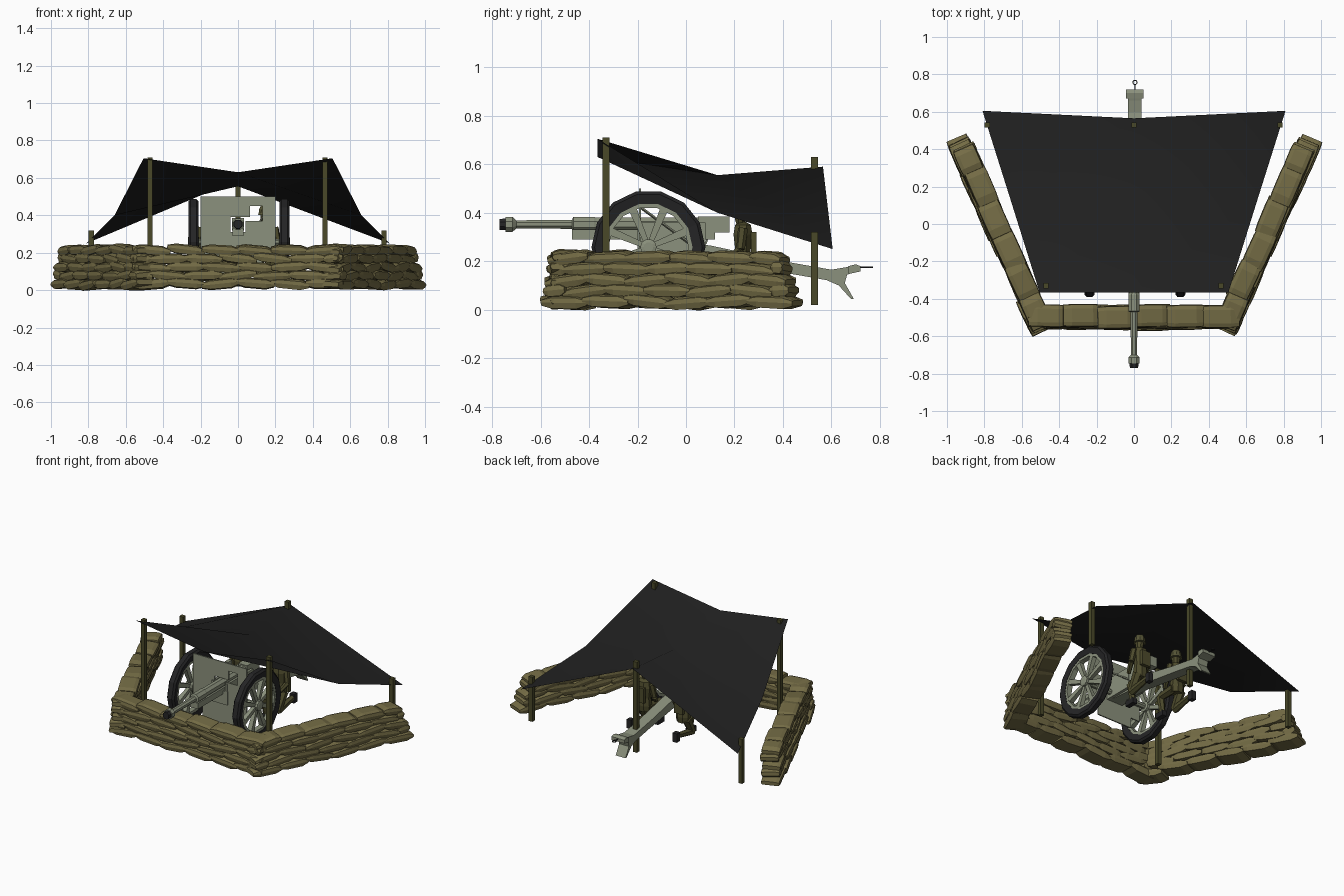
import bpy, bmesh, math, random
from mathutils import Vector, Matrix

if "Cube" in bpy.data.objects:
    bpy.data.objects.remove(bpy.data.objects["Cube"])
random.seed(4)

def material(name, rgb):
    m = bpy.data.materials.new(name)
    m.diffuse_color = (*rgb, 1)
    m.use_nodes = True
    m.node_tree.nodes["Principled BSDF"].inputs["Base Color"].default_value = m.diffuse_color
    return m

SAND = material("sandbag tan", (0.175, 0.15, 0.06))
TARP = material("tarp black", (0.0145, 0.0145, 0.0145))
WOOD = material("pole olive", (0.068, 0.066, 0.022))
GUN = material("gun grey green", (0.26, 0.285, 0.205))
TYRE = material("tyre black", (0.018, 0.018, 0.019))
CLOTH = material("uniform olive", (0.075, 0.07, 0.025))
HELM = material("helmet olive", (0.09, 0.088, 0.036))

def finish(bm, name, mat):
    bmesh.ops.recalc_face_normals(bm, faces=bm.faces)
    me = bpy.data.meshes.new(name)
    bm.to_mesh(me)
    bm.free()
    me.materials.append(mat)
    ob = bpy.data.objects.new(name, me)
    bpy.context.collection.objects.link(ob)
    return ob

def loft(bm, rings, closed=False):
    vs = [[bm.verts.new(p) for p in r] for r in rings]
    n = len(vs[0])
    pairs = list(zip(vs, vs[1:])) + ([(vs[-1], vs[0])] if closed else [])
    for a, b in pairs:
        for i in range(n):
            j = (i + 1) % n
            bm.faces.new((a[i], a[j], b[j], b[i]))
    if not closed:
        bm.faces.new(vs[0])
        bm.faces.new(vs[-1])

def box(bm, x0, x1, y0, y1, z0, z1):
    loft(bm, [[(x0, y0, z), (x1, y0, z), (x1, y1, z), (x0, y1, z)] for z in (z0, z1)])

def lathe(bm, profile, centre, axis, n, closed=False, squash=1.0):
    """profile of (radius, distance along axis)"""
    rot = Vector((0, 0, 1)).rotation_difference(Vector(axis)).to_matrix()
    c = Vector(centre)
    loft(bm, [[c + rot @ Vector((r * math.cos(a), squash * r * math.sin(a), h))
               for a in (math.tau * (i + 0.5) / n for i in range(n))]
              for r, h in profile], closed)

def limb(bm, p, q, r0, r1, n=6, squash=1.0):
    d = Vector(q) - Vector(p)
    lathe(bm, [(r0, 0), (r1, d.length)], p, d.normalized(), n, squash=squash)

def extrude_x(bm, pts, x0, x1):
    loft(bm, [[(x, y, z) for y, z in pts] for x in (x0, x1)])

# --- tarp: 3 x 3 sagging sheet, smooth
bm = bmesh.new()
rows = [[(0.505, -0.365, 0.705), (0, -0.365, 0.63)],
        [(0.66, 0.13, 0.40), (0, 0.13, 0.555)],
        [(0.81, 0.605, 0.25), (0, 0.565, 0.59)]]
grid = [[bm.verts.new((-a[0], a[1], a[2])), bm.verts.new(b), bm.verts.new(a)] for a, b in rows]
for i in range(2):
    for j in range(2):
        f = bm.faces.new((grid[i][j], grid[i][j + 1], grid[i + 1][j + 1], grid[i + 1][j]))
        f.smooth = True
finish(bm, "tarp", TARP)

# --- poles
for name, x, y, top in (("front_pole_left", -0.47, -0.33, 0.71), ("front_pole_right", 0.465, -0.33, 0.71),
                        ("rear_pole_middle", 0, 0.53, 0.63),
                        ("rear_pole_left", -0.785, 0.53, 0.32), ("rear_pole_right", 0.78, 0.53, 0.32)):
    bm = bmesh.new()
    box(bm, x - 0.014, x + 0.014, y - 0.014, y + 0.014, 0.02, top)
    finish(bm, name, WOOD)

# --- sandbag walls: flat faced bags laid in overlapping courses
def bag(bm, c, ang, length, w, h):
    r = random.uniform
    m = (Matrix.Translation(c) @ Matrix.Rotation(ang + r(-.03, .03), 4, 'Z')
         @ Matrix.Rotation(r(-.13, .13), 4, 'Y') @ Matrix.Rotation(r(-.08, .08), 4, 'X'))
    sec = [(-.5, 0), (-.47, .36), (-.3, .5), (.3, .5), (.47, .36), (.5, 0), (.44, -.45), (-.44, -.45)]
    loft(bm, [[m @ Vector((t * length, u * w * sw, v * h * sh)) for u, v in sec]
              for t, sw, sh in ((-.54, .95, .5), (-.3, 1, .95), (.3, 1, 1), (.54, .95, .45))])

def wall(name, a, b, out, n, lean, front_cut, rear_cut):
    a, b, out = Vector(a), Vector(b), Vector(out)
    d = b - a
    ang = math.atan2(d.y, d.x)
    step = d.length / n
    bm = bmesh.new()
    for row in range(5):
        shift = 0.0 if row % 2 == 0 else 0.5
        for i in range(n + (row % 2)):
            t0, t1 = max(0, i - shift) * step, min(n, i + 1 - shift) * step
            t0, t1 = max(t0, front_cut * row), min(t1, d.length - rear_cut * row)
            if t1 - t0 < 0.03:
                continue
            p = a + d.normalized() * (t0 + t1) / 2 + out * (lean * (2 - row) + random.uniform(-.006, .006))
            bag(bm, (p.x, p.y, 0.033 + 0.045 * row + random.uniform(-.003, .003)), ang,
                (t1 - t0) * 1.02, 0.122, 0.056)
    finish(bm, name, SAND)

wall("sandbag_wall_front", (-0.555, -0.5), (0.555, -0.5), (0, -1), 6, 0.003, 0, 0)
for s, side in ((-1, "left"), (1, "right")):
    wall("sandbag_wall_" + side, (s * 0.485, -0.565), (s * 0.94, 0.455), (s * 0.91, -0.4), 6,
         0.004, 0.006, 0.016)

# --- gun barrel, cradle and breech
bm = bmesh.new()
Z = 0.352
lathe(bm, [(.033, -.745), (.033, -.715), (.018, -.70), (.020, -.47), (.033, -.465), (.033, -.38),
           (.03, -.37), (.03, .08)], (0, 0, Z), (0, 1, 0), 8)
box(bm, -.033, .033, .05, .18, .318, .385)
finish(bm, "gun_barrel", GUN)
bm = bmesh.new()
lathe(bm, [(.024, -.77), (.026, -.745)], (0, 0, Z), (0, 1, 0), 8)
finish(bm, "muzzle_tip", TYRE)
bm = bmesh.new()
box(bm, -.03, .03, -.47, .12, .29, .33)
box(bm, -.06, .06, -.2, .02, .22, .31)
for s in (-1, 1):
    box(bm, s * .05 - .008, s * .05 + .008, -.2, .08, .26, .36)
finish(bm, "cradle", GUN)

# --- shield plates around barrel slot and sight window
bm = bmesh.new()
for x0, x1, z0, z1 in ((-.2, -.04, .16, .5), (-.04, .065, .39, .5), (.065, .13, .45, .5), (.13, .2, .16, .5),
                       (.04, .13, .16, .37), (-.04, .04, .13, .29), (-.13, .13, .09, .16)):
    box(bm, x0, x1, -.193, -.185, z0, z1)
for s in (-1, 1):
    limb(bm, (s * .15, -.185, .42), (s * .06, .02, .27), .006, .006, 4)
finish(bm, "gun_shield", GUN)

# --- trail with spade, and towing ring
bm = bmesh.new()
extrude_x(bm, [(-.18, .29), (.1, .265), (.4, .2), (.6, .165), (.66, .175), (.7, .187), (.72, .18), (.72, .16),
               (.665, .145), (.655, .11), (.692, .045), (.68, .045), (.63, .1), (.58, .122), (.45, .145),
               (.1, .2), (-.18, .22)], -.033, .04)
extrude_x(bm, [(.67, .18), (.7, .187), (.72, .18), (.72, .158), (.67, .147)], -.044, .052)
finish(bm, "gun_trail", GUN)
bm = bmesh.new()
limb(bm, (.005, .7, .175), (.005, .748, .175), .004, .004, 6)
lathe(bm, [(.009, -.003), (.014, -.003), (.014, .003), (.009, .003)], (.005, .757, .175), (0, 0, 1), 10, True)
finish(bm, "towing_ring", TYRE)

# --- elevating hand wheel and gun sight
bm = bmesh.new()
lathe(bm, [(.024, -.004), (.031, -.004), (.031, .004), (.024, .004)], (-.085, .06, .29), (1, 0, 0), 10, True)
limb(bm, (-.085, .06, .265), (-.085, .06, .315), .004, .004, 4)
limb(bm, (-.09, .06, .29), (-.04, .06, .29), .006, .006)
box(bm, -.085, -.06, -.02, .02, .36, .41)
finish(bm, "hand_wheel_and_sight", GUN)

# --- wheels
AY, AZ = -0.155, 0.258
for s, side in ((-1, "left"), (1, "right")):
    c = (s * 0.243 + 0.005, AY, AZ)
    bm = bmesh.new()
    lathe(bm, [(.182, -.02), (.222, -.027), (.235, -.016), (.235, .016), (.222, .027), (.182, .02)],
          c, (1, 0, 0), 14, True)
    finish(bm, "tyre_" + side, TYRE)
    bm = bmesh.new()
    lathe(bm, [(.165, -.018), (.186, -.018), (.186, .018), (.165, .018)], c, (1, 0, 0), 14, True)
    lathe(bm, [(.02, -.03), (.034, -.026), (.034, .026), (.02, .03)], c, (1, 0, 0), 10)
    for i in range(8):
        a = math.tau * (i + .5) / 8
        d = Vector((0, math.sin(a), math.cos(a)))
        limb(bm, Vector(c) + d * .025, Vector(c) + d * .175, .015, .024, 4)
    finish(bm, "wheel_" + side, GUN)
bm = bmesh.new()
limb(bm, (-.24, AY, AZ), (.24, AY, AZ), .018, .018, 8)
finish(bm, "axle", GUN)

# --- two kneeling crew figures
for s, side in ((-1, "left"), (1, "right")):
    X = s * 0.145
    bm = bmesh.new()
    lathe(bm, [(.044, .15), (.05, .19), (.043, .24), (.054, .31), (.045, .35), (.016, .362)],
          (X, .235, 0), (0, 0, 1), 8, squash=.78)
    lathe(bm, [(.016, .345), (.024, .37), (.028, .4), (.022, .425)], (X, .225, 0), (0, 0, 1), 8)
    for k in (-1, 1):
        h = X + k * .026
        sh, el, hand = (X + k * .052, .235, .335), (X + k * .066, .225, .25), (X + k * .04, .17, .2)
        limb(bm, sh, el, .021, .018)
        limb(bm, el, hand, .018, .013)
        knee, foot = ((h, .18, .07), (h, .34, .1)) if k == s else ((h, .11, .17), (h, .13, .05))
        limb(bm, (h, .24, .175), knee, .031, .024)
        limb(bm, knee, foot, .025, .018)
    box(bm, X - .032, X + .032, .268, .29, .22, .32)
    finish(bm, "crew_body_" + side, CLOTH)
    bm = bmesh.new()
    lathe(bm, [(.04, .402), (.036, .412), (.034, .432), (.024, .452), (.008, .46)], (X, .227, 0), (0, 0, 1), 10)
    finish(bm, "crew_helmet_" + side, HELM)
    bm = bmesh.new()
    h = X + s * .026
    box(bm, h - .016, h + .016, .33, .365, .065, .125)
    h = X - s * .026
    box(bm, h - .016, h + .016, .08, .15, .025, .06)
    finish(bm, "crew_boots_" + side, TYRE)
